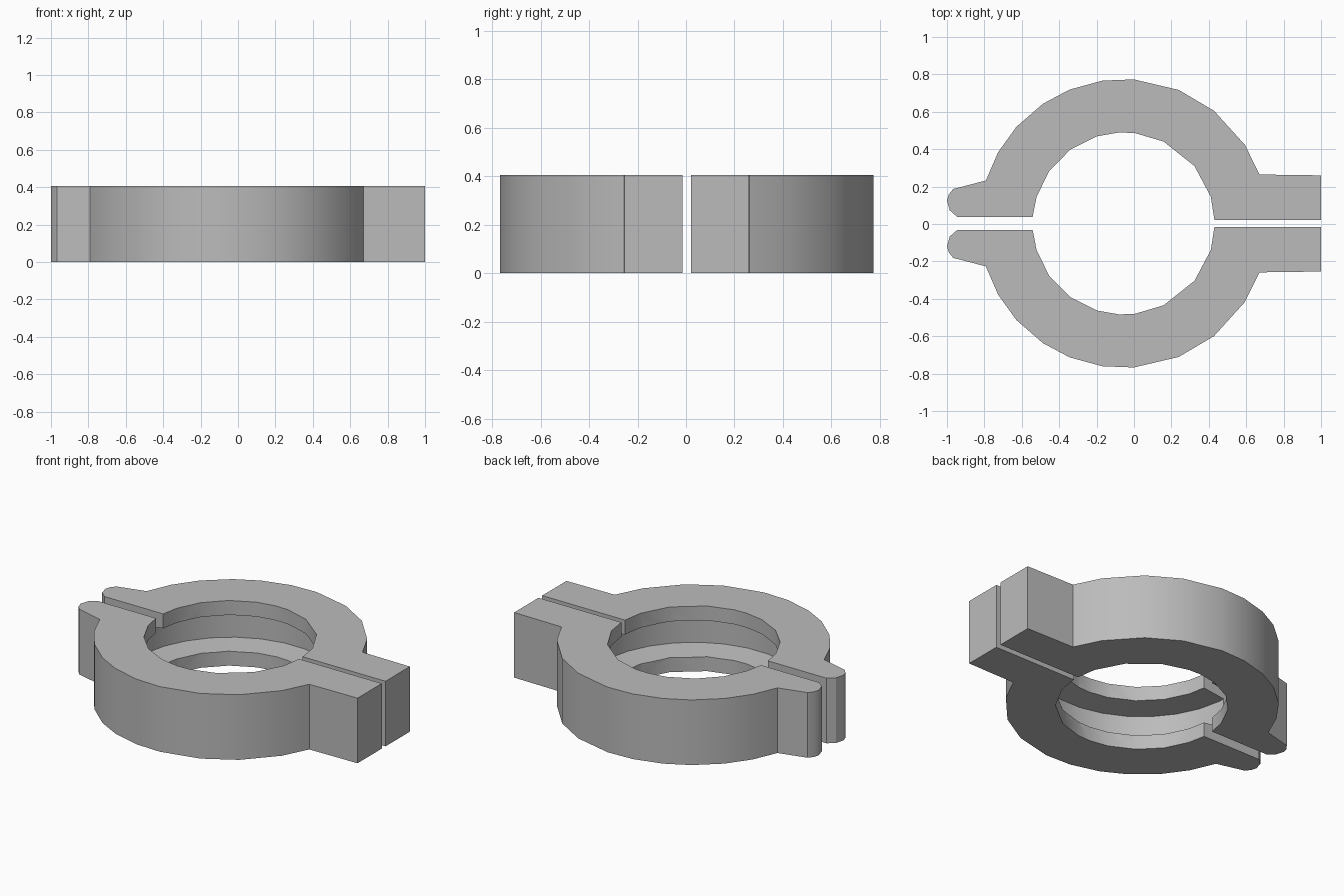
import bpy, bmesh
from math import radians, cos, sin, pi

CX, CY = -0.055, 0.003      # bore axis
HEIGHT = 0.405
R_OUT, R_BORE = 0.772, 0.487

cube = bpy.data.objects.get("Cube")
if cube:
    bpy.data.objects.remove(cube, do_unlink=True)

grey = bpy.data.materials.new("plain grey")
grey.use_nodes = True
colour = (0.5, 0.5, 0.5, 1)
grey.diffuse_color = colour
grey.node_tree.nodes["Principled BSDF"].inputs["Base Color"].default_value = colour


def make_object(name, bm):
    bmesh.ops.recalc_face_normals(bm, faces=bm.faces)
    mesh = bpy.data.meshes.new(name)
    bm.to_mesh(mesh)
    bm.free()
    mesh.materials.append(grey)
    obj = bpy.data.objects.new(name, mesh)
    bpy.context.collection.objects.link(obj)
    return obj


def arc(radius, degrees):
    return [(CX + radius * cos(radians(a)), radius * sin(radians(a))) for a in degrees]


# Outline of one half: square lug, outer arc, rounded hinge tab, bore arc
square_lug = [(0.43, 0.018), (1.0, 0.018), (1.0, 0.257)]
outer_arc = arc(R_OUT, [19.8, 33, 51.3, 67.6, 86, 98.5, 112, 124, 138, 150.5, 162.7])
hinge_tab = [(-0.967, 0.184), (-0.99, 0.155), (-1.0, 0.122),
             (-0.985, 0.07), (-0.945, 0.035), (-0.542, 0.035)]
bore_arc = arc(R_BORE, [163, 145, 126, 107, 93, 83, 64, 39, 17])
outline = square_lug + outer_arc + hinge_tab + bore_arc


def clamp_half(name, side):
    bm = bmesh.new()
    face = bm.faces.new([bm.verts.new((x, CY + side * y, 0)) for x, y in outline])
    ext = bmesh.ops.extrude_face_region(bm, geom=[face])
    top = [v for v in ext["geom"] if isinstance(v, bmesh.types.BMVert)]
    bmesh.ops.translate(bm, verts=top, vec=(0, 0, HEIGHT))
    return make_object(name, bm)


# Tapered ring that cuts the inner groove
def groove_ring(segments=28):
    bm = bmesh.new()
    section = [(0.4, 0.079), (0.635, 0.108), (0.635, HEIGHT - 0.108), (0.4, HEIGHT - 0.079)]
    rings = []
    for i in range(segments):
        a = 2 * pi * (i + 0.5) / segments
        rings.append([bm.verts.new((CX + r * cos(a), CY + r * sin(a), z)) for r, z in section])
    for i, ring in enumerate(rings):
        after = rings[(i + 1) % segments]
        for j in range(4):
            k = (j + 1) % 4
            bm.faces.new((ring[j], after[j], after[k], ring[k]))
    obj = make_object("groove_cutter", bm)
    obj.hide_render = True
    obj.hide_set(True)
    return obj


cutter = groove_ring()
for name, side in (("back_clamp_half", 1), ("front_clamp_half", -1)):
    half = clamp_half(name, side)
    cut = half.modifiers.new("groove", "BOOLEAN")
    cut.operation = "DIFFERENCE"
    cut.solver = "EXACT"
    cut.object = cutter
    # Apply the cut, then smooth the curved walls
    bpy.ops.object.select_all(action="DESELECT")
    half.select_set(True)
    bpy.context.view_layer.objects.active = half
    bpy.ops.object.modifier_apply(modifier=cut.name)
    bpy.ops.object.shade_smooth_by_angle(angle=radians(28))
bpy.data.objects.remove(cutter, do_unlink=True)
